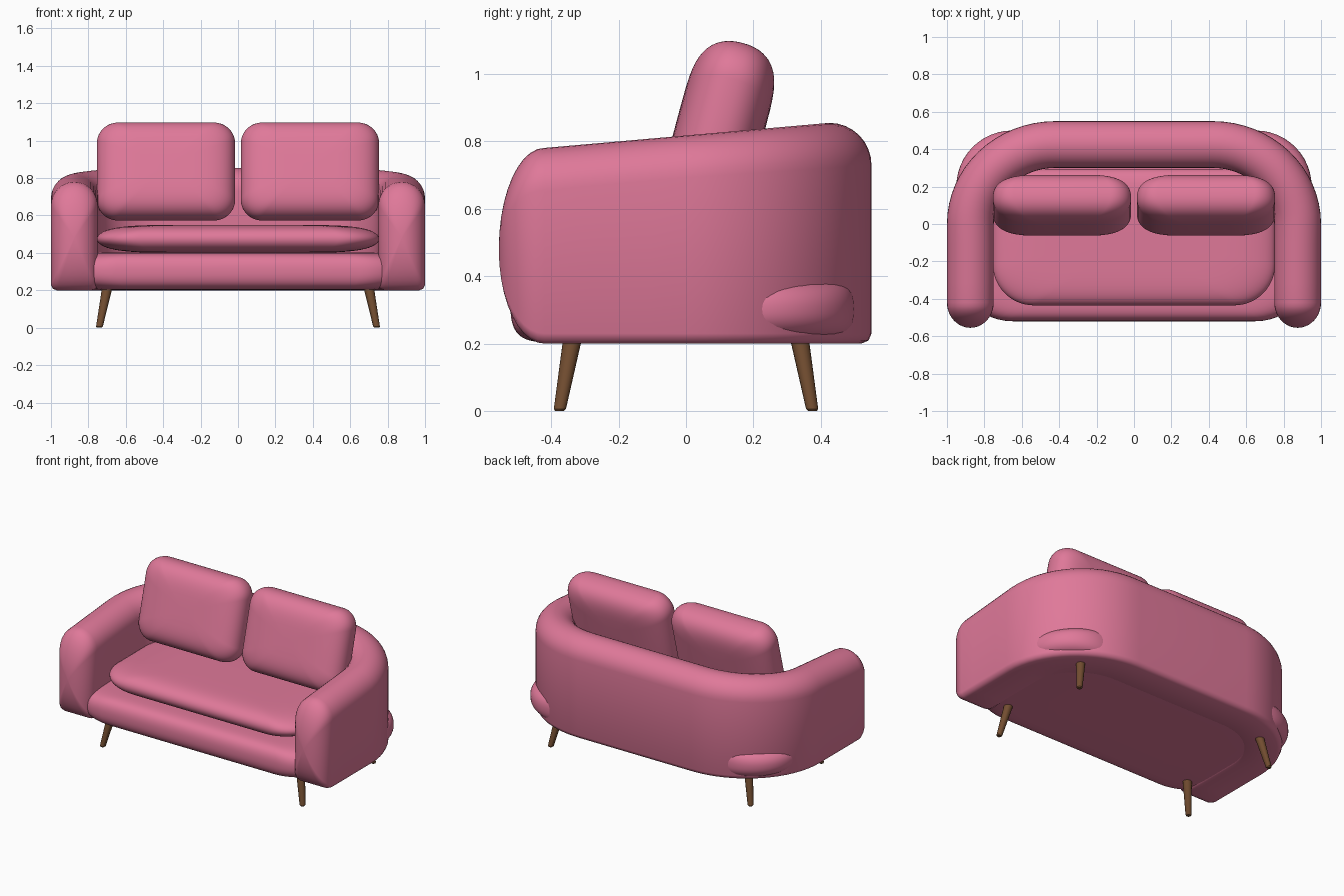
import bpy, bmesh, math
from mathutils import Vector

if "Cube" in bpy.data.objects:
    bpy.data.objects.remove(bpy.data.objects["Cube"])


def material(name, rgb):
    m = bpy.data.materials.new(name)
    m.diffuse_color = (*rgb, 1)
    m.use_nodes = True
    m.node_tree.nodes["Principled BSDF"].inputs["Base Color"].default_value = m.diffuse_color
    return m


PINK = material("pink fabric", (0.74, 0.19, 0.32))
WOOD = material("brown wood", (0.17, 0.075, 0.03))


def skin_rings(name, rings, mat, angle=50):
    """Join equal-sized closed rings of points into a smooth capped solid."""
    bm = bmesh.new()
    vr = [[bm.verts.new(p) for p in r] for r in rings]
    n = len(vr[0])
    for a, b in zip(vr, vr[1:]):
        for i in range(n):
            j = (i + 1) % n
            bm.faces.new((a[i], a[j], b[j], b[i]))
    bm.faces.new(vr[0])
    bm.faces.new(vr[-1])
    bmesh.ops.recalc_face_normals(bm, faces=bm.faces)
    me = bpy.data.meshes.new(name)
    bm.to_mesh(me)
    bm.free()
    me.materials.append(mat)
    ob = bpy.data.objects.new(name, me)
    bpy.context.collection.objects.link(ob)
    bpy.ops.object.select_all(action='DESELECT')
    ob.select_set(True)
    bpy.context.view_layer.objects.active = ob
    bpy.ops.object.shade_smooth_by_angle(angle=math.radians(angle))
    return ob


def cushion(name, half, radius, a, b, loc, tilt=0):
    """Rounded-rectangle pad; a and b set how boxy its edge and dome are."""
    hx, hy, hz = half
    outline = []
    for q, (sx, sy) in enumerate([(1, 1), (-1, 1), (-1, -1), (1, -1)]):
        for k in range(13):
            t = math.pi / 2 * (q + k / 12)
            outline.append((sx * (hx - radius) + radius * math.cos(t),
                            sy * (hy - radius) + radius * math.sin(t)))
    rings = []
    steps = 16
    for i in range(-steps, steps + 1):
        t = math.pi / 2 * i / steps * 0.995
        s = math.cos(t) ** a
        z = math.copysign(abs(math.sin(t)) ** b, t) * hz
        rings.append([(x * s, y * s, z) for x, y in outline])
    ob = skin_rings(name, rings, PINK)
    ob.location = loc
    ob.rotation_euler.x = tilt
    return ob


# Wraparound arms and back: one section swept along a U-shaped path
path = [(Vector((0.875, -0.42 + 0.42 * k / 4)), Vector((1, 0))) for k in range(4)]
for k in range(17):
    t = math.pi / 2 * k / 16
    c, s = math.cos(t), math.sin(t)
    nrm = Vector((c / 0.58, s / 0.55)).normalized()
    path.append((Vector((0.42 + 0.58 * c, 0.55 * s)) - nrm * 0.125, nrm))
path += [(Vector((-p.x, p.y)), Vector((-n.x, n.y))) for p, n in reversed(path)]


def section(top):
    pts = [(-0.125, 0.23), (-0.116, 0.209), (-0.095, 0.2),
           (0.095, 0.2), (0.116, 0.209), (0.125, 0.23)]
    for k in range(17):
        t = math.pi * k / 16
        pts.append((0.125 * math.cos(t), top - 0.125 + 0.125 * math.sin(t)))
    return pts


def shell_ring(p, n, scale=1, forward=0):
    top = 0.78 + (p.y + 0.42) * 0.088
    return [(p.x + n.x * u * scale, p.y + n.y * u * scale - forward,
             0.48 + (z - 0.48) * scale) for u, z in section(top)]


caps = [math.pi / 2 * k / 10 * 0.99 for k in range(1, 11)]
rings = [shell_ring(*path[0], math.cos(t), 0.135 * math.sin(t)) for t in reversed(caps)]
rings += [shell_ring(p, n) for p, n in path]
rings += [shell_ring(*path[-1], math.cos(t), 0.135 * math.sin(t)) for t in caps]
skin_rings("arms_and_back", rings, PINK)

# Base slab and seat cushion
cushion("base", (0.95, 0.51, 0.1), 0.3, 0.125, 0.9, (0, -0.01, 0.302))
cushion("seat_cushion", (0.755, 0.365, 0.075), 0.22, 0.3, 1.0, (0, -0.07, 0.475))

# Back pillows and splayed tapered legs
for side, sx in (("right", 1), ("left", -1)):
    cushion(side + "_back_pillow", (0.37, 0.265, 0.13), 0.11, 0.45, 0.9,
            (sx * 0.385, 0.1, 0.835), math.radians(75))
    for end, sy in (("front", -1), ("back", 1)):
        leg = []
        for z, r in ((0, 0.013), (0.006, 0.018), (0.26, 0.03)):
            cx, cy = sx * (0.742 - 0.2 * z), sy * (0.375 - 0.18 * z)
            leg.append([(cx + r * math.cos(math.tau * k / 20),
                         cy + r * math.sin(math.tau * k / 20), z) for k in range(20)])
        skin_rings(f"{side}_{end}_leg", leg, WOOD, 35)
